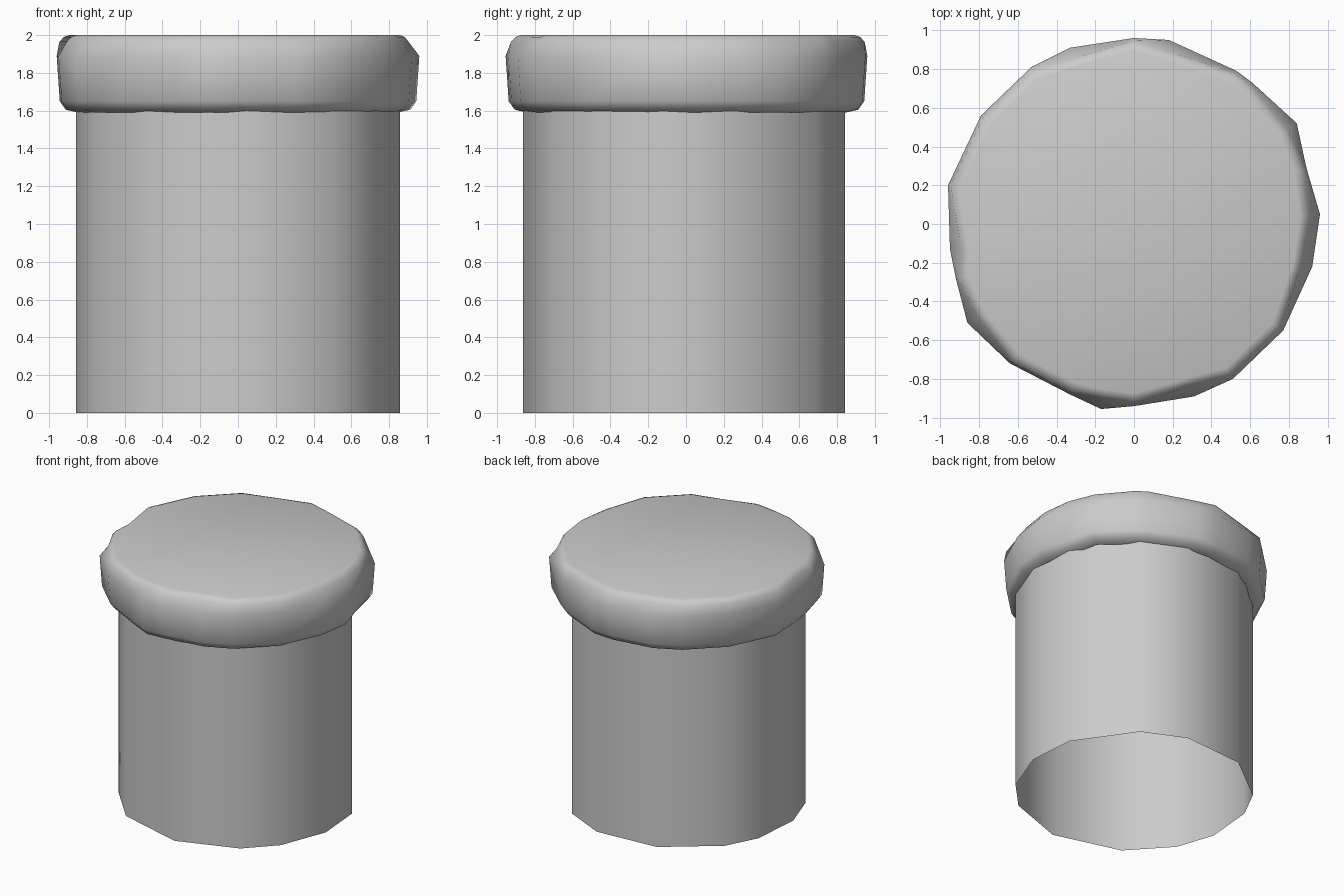
import bpy
from math import radians, cos, sin

cube = bpy.data.objects.get("Cube")
if cube:
    bpy.data.objects.remove(cube, do_unlink=True)

grey = bpy.data.materials.new("plain grey")
grey.use_nodes = True
grey.diffuse_color = (0.6, 0.6, 0.6, 1)
grey.node_tree.nodes["Principled BSDF"].inputs["Base Color"].default_value = (0.6, 0.6, 0.6, 1)


def loft(name, rings, cap_top, sharp):
    """Skin a stack of equal-sized rings, listed from bottom to top."""
    n = len(rings[0])
    verts = [v for ring in rings for v in ring]
    faces = [(r * n + i, r * n + (i + 1) % n, (r + 1) * n + (i + 1) % n, (r + 1) * n + i)
             for r in range(len(rings) - 1) for i in range(n)]
    if cap_top:
        faces.append(tuple(range(len(verts) - n, len(verts))))
    mesh = bpy.data.meshes.new(name)
    mesh.from_pydata(verts, [], faces)
    mesh.materials.append(grey)
    obj = bpy.data.objects.new(name, mesh)
    bpy.context.collection.objects.link(obj)
    bpy.ops.object.select_all(action="DESELECT")
    obj.select_set(True)
    bpy.context.view_layer.objects.active = obj
    bpy.ops.object.shade_smooth_by_angle(angle=radians(sharp))
    return obj


# Hollow body, open underneath, with unevenly spaced sides
angles = [17, 53, 77, 111, 144, 162, 188, 209, 236, 273, 306, 326, 352]
outline = [(0.865 * cos(radians(a)), 0.865 * sin(radians(a))) for a in angles]
loft("body", [[(x, y, z) for x, y in outline] for z in (0, 1.62)], False, 60)

# Rough-cut cap: the third value marks corners that are chipped away at the top
cap = [(0.96, 0.05, 1), (0.89, 0.29, 0), (0.84, 0.52, 1), (0.61, 0.73, 0), (0.53, 0.79, 0),
       (0.18, 0.95, 1), (0, 0.96, 0), (-0.33, 0.91, 1), (-0.53, 0.81, 0), (-0.79, 0.56, 0),
       (-0.96, 0.2, 0), (-0.95, -0.13, 1), (-0.92, -0.28, 0), (-0.86, -0.51, 1), (-0.64, -0.72, 0),
       (-0.33, -0.88, 0), (-0.17, -0.955, 1), (0, -0.94, 0), (0.31, -0.89, 1), (0.51, -0.8, 0),
       (0.77, -0.55, 0), (0.92, -0.22, 1)]
# Each level: height, scale, extra shrink of the chipped corners
levels = [(1.59, 0.88, 0), (1.605, 0.95, 0), (1.65, 0.983, 0), (1.89, 1, 0),
          (1.965, 0.985, 0.045), (1.99, 0.96, 0.04), (2, 0.93, 0.035)]
loft("cap", [[(x * (s - d * c), y * (s - d * c), z) for x, y, c in cap] for z, s, d in levels],
     True, 60)
